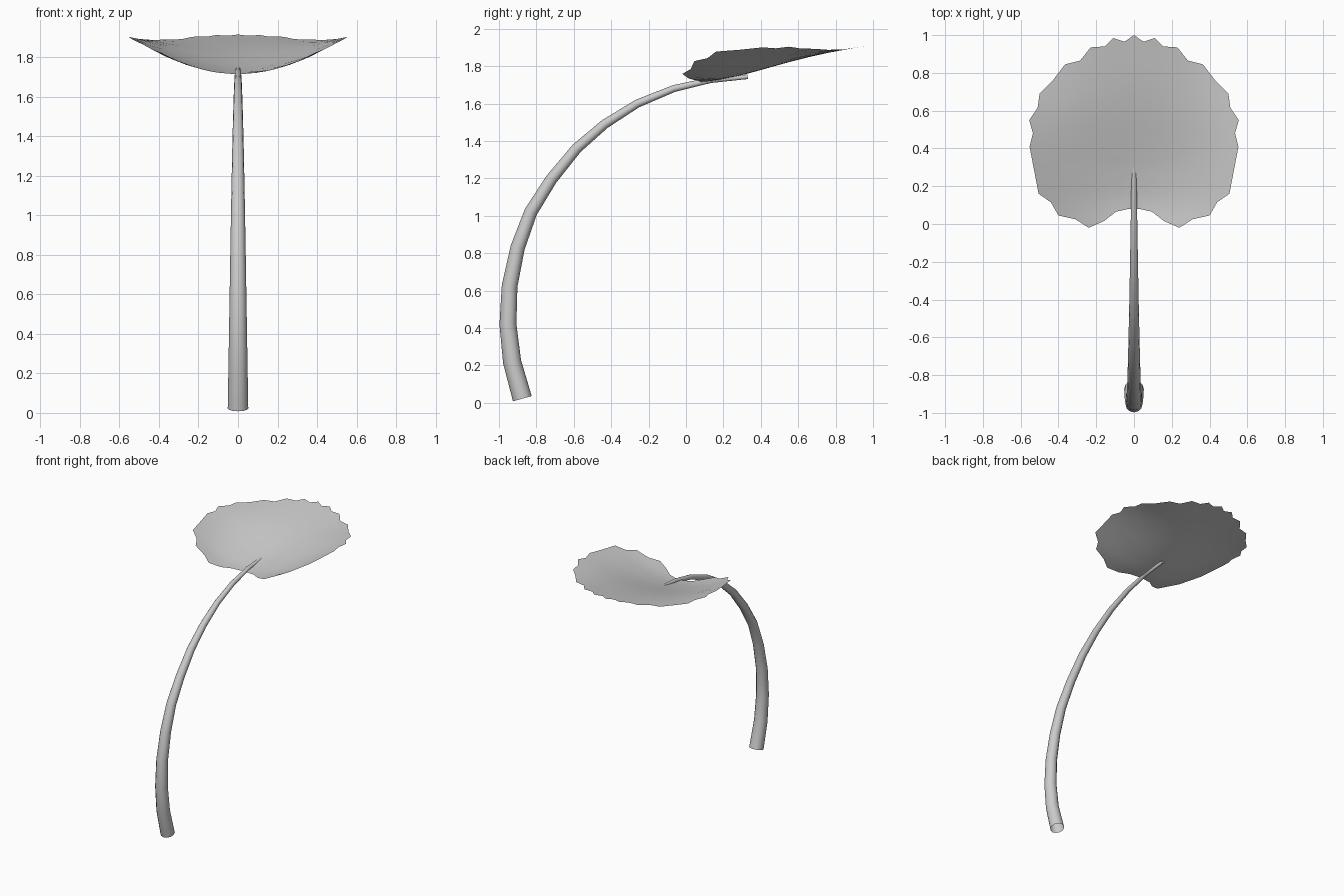
import bpy, bmesh, math
from mathutils import Vector

if "Cube" in bpy.data.objects:
    bpy.data.objects.remove(bpy.data.objects["Cube"])


def finish(name, bm):
    bmesh.ops.recalc_face_normals(bm, faces=bm.faces)
    mesh = bpy.data.meshes.new(name)
    bm.to_mesh(mesh)
    bm.free()
    for p in mesh.polygons:
        p.use_smooth = True
    ob = bpy.data.objects.new(name, mesh)
    bpy.context.collection.objects.link(ob)
    return ob


def interp(pts, t):
    for (a, za), (b, zb) in zip(pts, pts[1:]):
        if t <= b:
            return za + (zb - za) * (t - a) / (b - a)
    return pts[-1][1]


# Stem: tapering open tube swept along an arched path (y, z)
path = [(-.875, .022), (-.93, .22), (-.952, .42), (-.943, .625), (-.90, .83),
        (-.83, 1.02), (-.72, 1.195), (-.585, 1.36), (-.435, 1.49),
        (-.26, 1.60), (-.065, 1.68), (.13, 1.725), (.33, 1.743)]
SIDES = 12
bm = bmesh.new()
rings = []
for i, (y, z) in enumerate(path):
    a, b = path[max(i - 1, 0)], path[min(i + 1, len(path) - 1)]
    t = Vector((0, b[0] - a[0], b[1] - a[1])).normalized()
    n = Vector((0, -t.z, t.y))
    r = .052 - .040 * i / (len(path) - 1)
    ring = []
    for k in range(SIDES):
        ang = 2 * math.pi * k / SIDES
        off = Vector((math.cos(ang), 0, 0)) + n * math.sin(ang)
        ring.append(bm.verts.new(Vector((0, y, z)) + off * r))
    rings.append(ring)
for lo, hi in zip(rings, rings[1:]):
    for k in range(SIDES):
        j = (k + 1) % SIDES
        bm.faces.new((lo[k], lo[j], hi[j], hi[k]))
finish("stem", bm)

# Leaf: scalloped outline (right half), mirrored, filled with shrinking rings
half = [(0, 1.0), (.05, .965), (.11, .985), (.155, .94), (.23, .935),
        (.285, .865), (.365, .845), (.43, .76), (.50, .69), (.51, .615),
        (.555, .55), (.535, .48), (.553, .41), (.53, .29), (.505, .16),
        (.44, .115), (.40, .045), (.31, .025), (.24, -.02), (.16, .015),
        (.095, .065), (.03, .08)]
outline = half + [(-x, y) for x, y in reversed(half[1:])]
midrib = [(-.1, 1.715), (.08, 1.715), (.15, 1.722), (.3, 1.752), (.45, 1.793),
          (.6, 1.836), (.8, 1.880), (1.0, 1.915)]
CENTRE_Y = .32


def leaf_point(x, y):
    cup = max(.74 - .86 * y, 0)
    return (x, y, interp(midrib, y) + cup * x * x)


bm = bmesh.new()
rings = [[bm.verts.new(leaf_point(x * s, CENTRE_Y + (y - CENTRE_Y) * s))
          for x, y in outline] for s in (1, .85, .68, .5, .32, .15)]
N = len(outline)
for outer, inner in zip(rings, rings[1:]):
    for k in range(N):
        j = (k + 1) % N
        bm.faces.new((outer[k], outer[j], inner[j], inner[k]))
mid = bm.verts.new(leaf_point(0, CENTRE_Y))
for k in range(N):
    bm.faces.new((rings[-1][k], rings[-1][(k + 1) % N], mid))
finish("leaf", bm)
